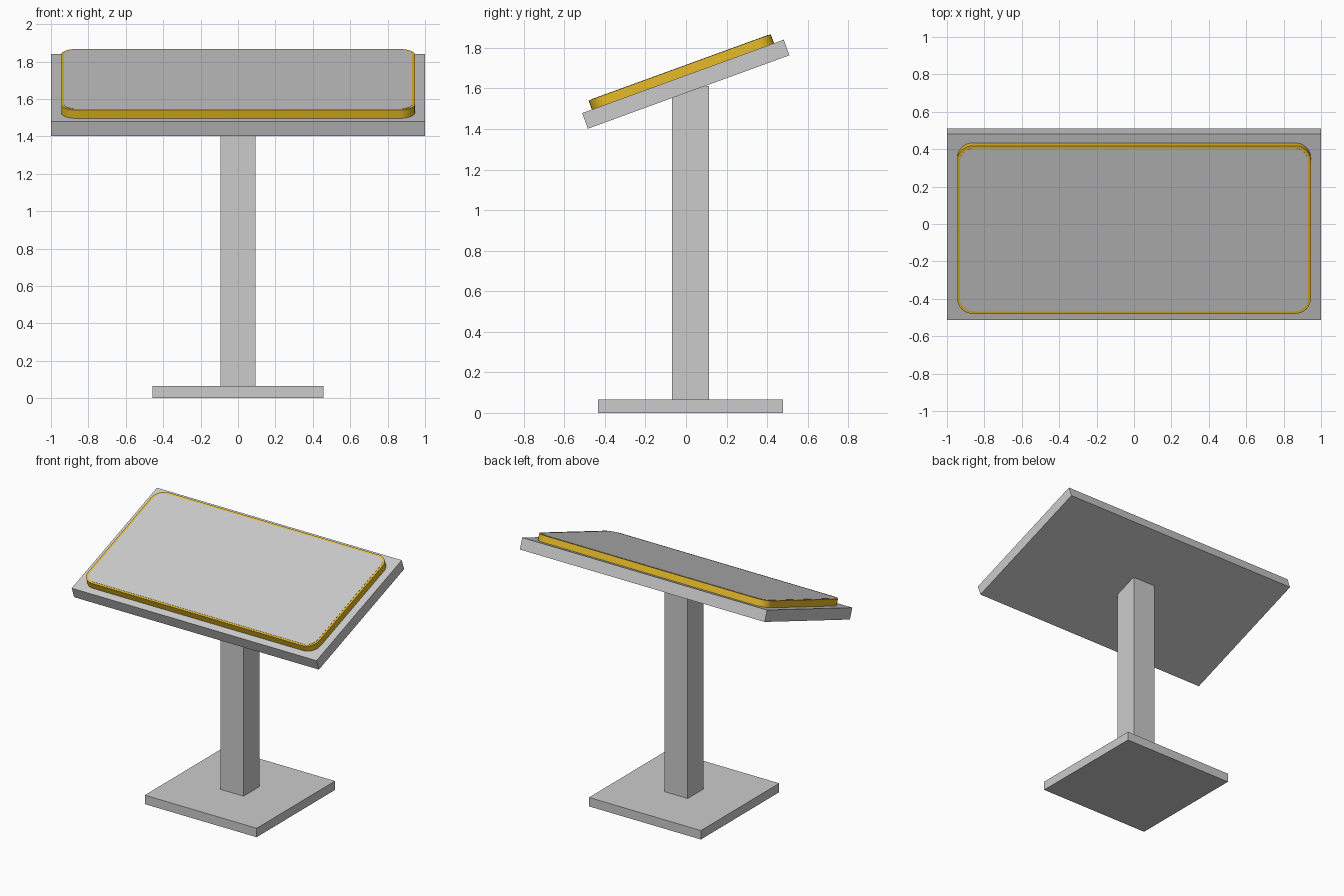
import bpy, bmesh, math
from mathutils import Matrix

if "Cube" in bpy.data.objects:
    bpy.data.objects.remove(bpy.data.objects["Cube"])

# Local frame of the tilted panel: 20 degrees about x
TILT = Matrix.Translation((0, -0.001, 1.621)) @ Matrix.Rotation(math.radians(20), 4, 'X')


def add_object(name, bm, matrix=None):
    bmesh.ops.recalc_face_normals(bm, faces=bm.faces)
    mesh = bpy.data.meshes.new(name)
    bm.to_mesh(mesh)
    bm.free()
    ob = bpy.data.objects.new(name, mesh)
    bpy.context.collection.objects.link(ob)
    if matrix:
        ob.matrix_world = matrix
    return ob


def box(name, lo, hi, matrix=None):
    bm = bmesh.new()
    bmesh.ops.create_cube(bm, size=1)
    for v in bm.verts:
        v.co = [l + (c + 0.5) * (h - l) for c, l, h in zip(v.co, lo, hi)]
    return add_object(name, bm, matrix)


def rounded_slab(name, hx, hy, r, z0, z1, matrix, seg=8):
    bm = bmesh.new()
    verts = []
    for k, (sx, sy) in enumerate([(1, 1), (-1, 1), (-1, -1), (1, -1)]):
        for i in range(seg + 1):
            a = math.pi / 2 * (k + i / seg)
            verts.append(bm.verts.new((sx * (hx - r) + r * math.cos(a),
                                       sy * (hy - r) + r * math.sin(a), z0)))
    face = bm.faces.new(verts)
    ext = bmesh.ops.extrude_face_region(bm, geom=[face])
    top = [g for g in ext['geom'] if isinstance(g, bmesh.types.BMVert)]
    bmesh.ops.translate(bm, verts=top, vec=(0, 0, z1 - z0))
    ob = add_object(name, bm, matrix)
    bpy.context.view_layer.objects.active = ob
    ob.select_set(True)
    bpy.ops.object.shade_smooth_by_angle(angle=math.radians(30))
    ob.select_set(False)
    return ob


# Stand
box("base_plate", (-0.457, -0.435, 0), (0.457, 0.479, 0.066))
box("post", (-0.094, -0.069, 0.066), (0.094, 0.114, 1.612))

# Tilted panel
box("panel", (-1, -0.529, -0.041), (1, 0.529, 0.041), TILT)

# Gold bezel with the grey screen set practically flush in it
gold = bpy.data.materials.new("gold")
gold.diffuse_color = (0.8, 0.5, 0.02, 1)
gold.use_nodes = True
gold.node_tree.nodes["Principled BSDF"].inputs["Base Color"].default_value = gold.diffuse_color
bezel = rounded_slab("bezel", 0.945, 0.478, 0.085, 0.041, 0.088, TILT)
bezel.data.materials.append(gold)
rounded_slab("screen", 0.93, 0.463, 0.07, 0.06, 0.0895, TILT)
